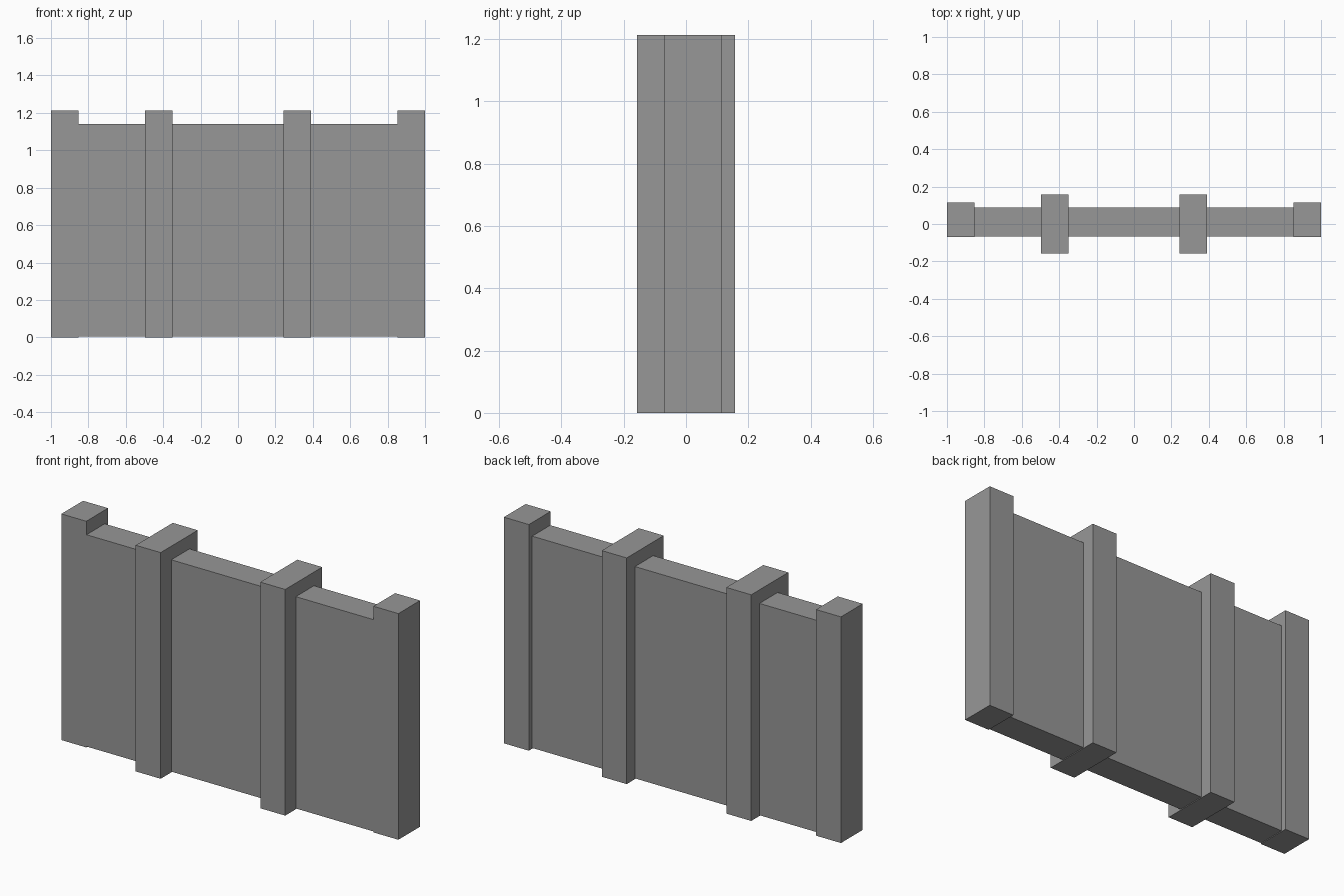
import bpy

cube = bpy.data.objects.get("Cube")
if cube:
    bpy.data.objects.remove(cube, do_unlink=True)

COLOUR = (0.31, 0.31, 0.31, 1)
grey = bpy.data.materials.new("wall_grey")
grey.use_nodes = True
grey.diffuse_color = COLOUR
bsdf = next(n for n in grey.node_tree.nodes if n.type == 'BSDF_PRINCIPLED')
bsdf.inputs["Base Color"].default_value = COLOUR


def box(name, x, y, z):
    """Box spanning the given (low, high) range on each axis."""
    spans = (x, y, z)
    bpy.ops.mesh.primitive_cube_add(size=1, location=[sum(s) / 2 for s in spans])
    obj = bpy.context.object
    obj.name = name
    for v in obj.data.vertices:
        v.co = [c * (s[1] - s[0]) for c, s in zip(v.co, spans)]
    obj.data.materials.append(grey)
    return obj


HEIGHT = 1.213
POST_WIDTH = 0.148

# Wall panels between the posts, just clear of the ground
POST_STARTS = (-1, -0.497, 0.242, 1 - POST_WIDTH)
for name, start, end in zip(("right", "middle", "left"), POST_STARTS, POST_STARTS[1:]):
    box(name + "_panel", (start + POST_WIDTH, end), (-0.067, 0.087), (0.004, 1.14))

# Shallow end posts, almost flush with the front of the panels
for name, start in (("right", POST_STARTS[0]), ("left", POST_STARTS[3])):
    box(name + "_end_post", (start, start + POST_WIDTH), (-0.069, 0.115), (0, HEIGHT))

# Deep inner posts, standing out on both sides
for name, start in (("right", POST_STARTS[1]), ("left", POST_STARTS[2])):
    box(name + "_inner_post", (start, start + POST_WIDTH), (-0.157, 0.157), (0, HEIGHT))
